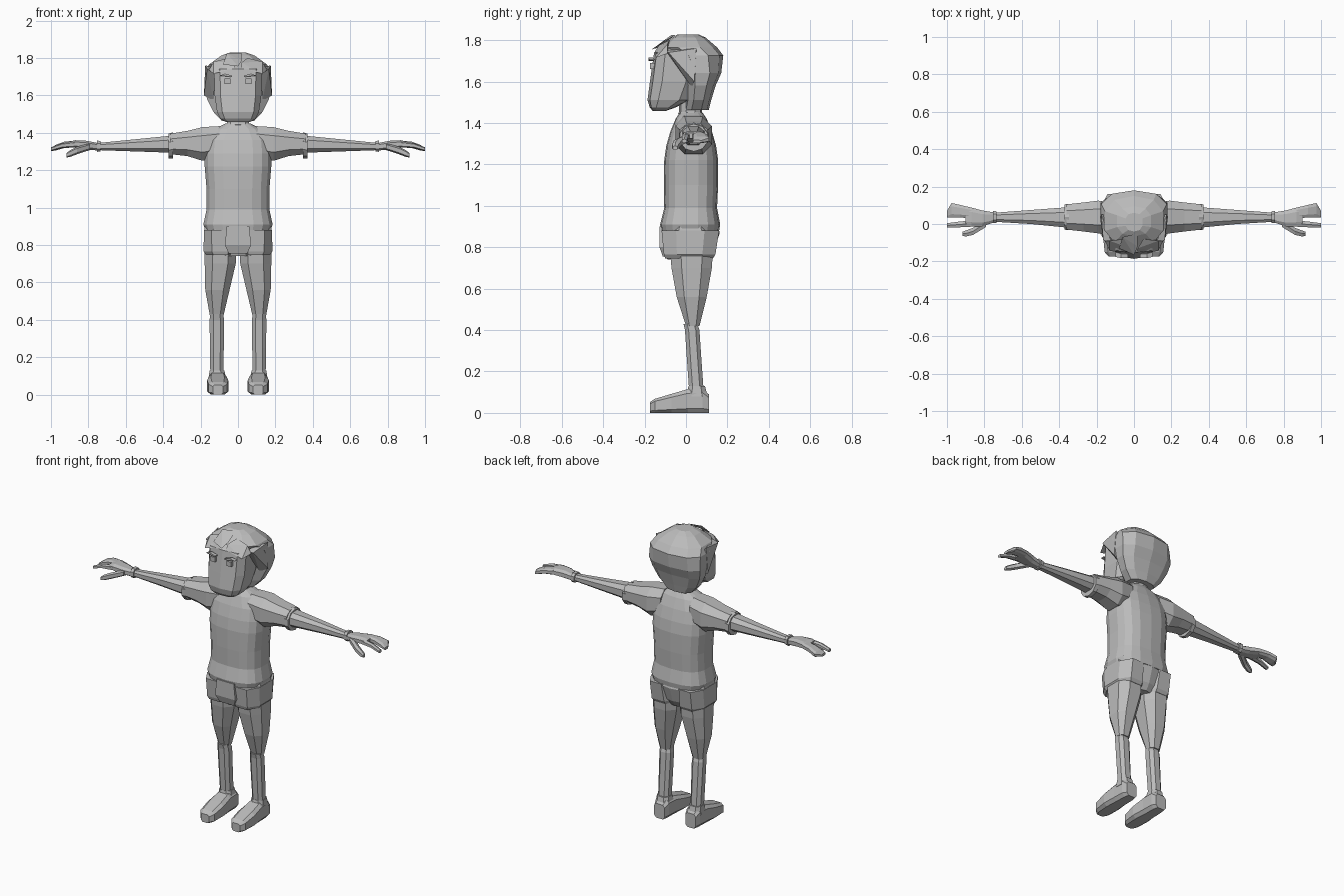
import bpy, bmesh, math

grey = bpy.data.materials.new("plain grey")
grey.diffuse_color = (0.5, 0.5, 0.5, 1)


def loft(name, axis, rings, n=8, p=0.8, mirror=False, smooth=0):
    """Skin closed rings along an axis; ring = (t, a0, a1, b0, b1) bounds on the other two axes."""
    bm = bmesh.new()
    ang = [(k + 0.5) * 2 * math.pi / n for k in range(n)]
    unit = [(math.copysign(abs(math.cos(a)) ** p, math.cos(a)),
             math.copysign(abs(math.sin(a)) ** p, math.sin(a))) for a in ang]
    mu, mv = max(u for u, v in unit), max(v for u, v in unit)
    loops = []
    for t, a0, a1, b0, b1 in rings:
        loop = []
        for u, v in unit:
            co = [(a0 + a1) / 2 + u / mu * (a1 - a0) / 2, (b0 + b1) / 2 + v / mv * (b1 - b0) / 2]
            co.insert("xyz".index(axis), t)
            loop.append(bm.verts.new(co))
        loops.append(loop)
    for l0, l1 in zip(loops, loops[1:]):
        for k in range(n):
            j = (k + 1) % n
            bm.faces.new((l0[k], l0[j], l1[j], l1[k]))
    bm.faces.new(loops[0])
    bm.faces.new(loops[-1])
    return finish(name, bm, mirror, smooth)


def finish(name, bm, mirror=False, smooth=0):
    bmesh.ops.recalc_face_normals(bm, faces=bm.faces[:])
    me = bpy.data.meshes.new(name)
    bm.to_mesh(me)
    bm.free()
    me.materials.append(grey)
    ob = bpy.data.objects.new(name, me)
    bpy.context.collection.objects.link(ob)
    if mirror:
        ob.modifiers.new("Mirror", "MIRROR")
    if smooth:
        bpy.context.view_layer.objects.active = ob
        ob.select_set(True)
        bpy.ops.object.shade_smooth_by_angle(angle=math.radians(smooth))
        ob.select_set(False)
    return ob


def lock(name, points, mirror=False):
    """Pointed hair wedge: base triangle, ridge point and tip."""
    bm = bmesh.new()
    for q in points:
        bm.verts.new(q)
    bmesh.ops.convex_hull(bm, input=bm.verts[:])
    return finish(name, bm, mirror)


def sym(z, hx, y0, y1):
    return (z, -hx, hx, y0, y1)


# Shirt with a flared hem, and the neck
loft("shirt", "z", [sym(0.88, 0.175, -0.12, 0.16), sym(0.91, 0.185, -0.125, 0.165),
                    sym(0.99, 0.168, -0.105, 0.15), sym(1.1, 0.168, -0.107, 0.155),
                    sym(1.22, 0.178, -0.105, 0.155), sym(1.29, 0.178, -0.095, 0.145),
                    sym(1.36, 0.17, -0.075, 0.125), sym(1.42, 0.125, -0.05, 0.1),
                    sym(1.45, 0.065, -0.03, 0.08)], n=18, p=0.75)
loft("neck", "z", [sym(1.42, 0.055, -0.03, 0.075), sym(1.445, 0.062, -0.038, 0.082),
                   sym(1.452, 0.058, -0.034, 0.078), sym(1.56, 0.055, -0.03, 0.075)], n=10)

# Sleeves, cuff rings and forearms
loft("sleeve", "x", [(0.1, -0.05, 0.11, 1.27, 1.435), (0.19, -0.05, 0.125, 1.25, 1.43),
                     (0.27, -0.04, 0.115, 1.275, 1.41), (0.36, -0.03, 0.105, 1.285, 1.395)],
     mirror=True)
loft("sleeve_cuff", "x", [(0.347, -0.033, 0.108, 1.262, 1.402), (0.372, -0.03, 0.105, 1.262, 1.395)],
     n=10, p=1, mirror=True)
loft("forearm", "x", [(0.35, -0.02, 0.09, 1.293, 1.385), (0.55, 0.0, 0.075, 1.3, 1.365),
                      (0.75, 0.012, 0.06, 1.307, 1.345)], mirror=True)
loft("wrist", "x", [(0.735, 0.005, 0.068, 1.3, 1.356), (0.755, 0.005, 0.07, 1.298, 1.358)],
     mirror=True)

# Hands: palm, joined fingers, index finger and thumb
loft("palm", "x", [(0.75, 0.008, 0.062, 1.305, 1.345), (0.81, -0.012, 0.072, 1.31, 1.357),
                   (0.87, -0.014, 0.088, 1.32, 1.36), (0.9, -0.01, 0.09, 1.325, 1.352)], p=0.7, mirror=True)
loft("fingers", "x", [(0.87, 0.03, 0.088, 1.322, 1.358), (0.93, 0.035, 0.102, 1.318, 1.352),
                      (0.975, 0.035, 0.112, 1.305, 1.335), (1.0, 0.035, 0.07, 1.302, 1.318)],
     p=0.7, mirror=True)
loft("index_finger", "x", [(0.86, -0.014, 0.02, 1.322, 1.355), (0.94, -0.018, 0.012, 1.318, 1.345),
                           (1.0, -0.02, 0.004, 1.302, 1.322)], n=6, mirror=True)
loft("thumb", "x", [(0.79, -0.015, 0.03, 1.308, 1.345), (0.86, -0.058, -0.02, 1.285, 1.325),
                    (0.9, -0.067, -0.035, 1.27, 1.305), (0.918, -0.063, -0.042, 1.268, 1.29)],
     n=6, mirror=True)

# Shorts: hips, flared leg openings and front panel
loft("hips", "z", [sym(0.74, 0.09, -0.09, 0.11), sym(0.78, 0.165, -0.1, 0.135),
                   sym(0.87, 0.182, -0.122, 0.163), sym(0.91, 0.175, -0.11, 0.15)], n=10)
loft("shorts_leg", "z", [(0.745, 0.015, 0.17, -0.1, 0.13), (0.765, 0.01, 0.184, -0.107, 0.142),
                         (0.88, 0.02, 0.182, -0.118, 0.16)], mirror=True)
loft("front_panel", "z", [sym(0.755, 0.05, -0.112, -0.08), sym(0.8, 0.07, -0.128, -0.09),
                          sym(0.9, 0.06, -0.128, -0.09)], n=4, p=1)

# Legs
loft("thigh", "z", [(0.42, 0.078, 0.15, 0.0, 0.065), (0.56, 0.045, 0.175, -0.045, 0.1),
                    (0.7, 0.012, 0.178, -0.07, 0.125), (0.79, 0.01, 0.178, -0.078, 0.13)], mirror=True)
loft("shin", "z", [(0.11, 0.078, 0.148, 0.015, 0.085), (0.25, 0.076, 0.15, 0.005, 0.075),
                   (0.4, 0.074, 0.152, -0.005, 0.065), (0.43, 0.08, 0.148, -0.012, 0.055)], mirror=True)

# Shoes: wedge body narrowing at toe and heel, with a collar
loft("shoe", "y", [(-0.175, 0.08, 0.135, 0.0, 0.052), (-0.15, 0.058, 0.157, 0.0, 0.068),
                   (-0.07, 0.052, 0.165, 0.0, 0.092), (0.01, 0.06, 0.158, 0.0, 0.115),
                   (0.08, 0.062, 0.155, 0.0, 0.118), (0.11, 0.072, 0.145, 0.0, 0.09)],
     p=0.5, mirror=True)
loft("shoe_collar", "z", [(0.08, 0.062, 0.158, 0.0, 0.104), (0.13, 0.073, 0.152, 0.012, 0.092)], mirror=True)

# Face: tapered block with a strong chin
loft("face", "z", [sym(1.457, 0.065, -0.16, -0.1), sym(1.475, 0.095, -0.175, -0.05),
                   sym(1.51, 0.112, -0.186, 0.02), sym(1.6, 0.125, -0.174, 0.06),
                   sym(1.74, 0.128, -0.154, 0.06), sym(1.77, 0.11, -0.11, 0.05)], n=10, p=0.6)

# Hair: back shell, side locks and swept fringe
loft("hair", "z", [sym(1.462, 0.085, -0.01, 0.11), sym(1.51, 0.13, 0.0, 0.122),
                   sym(1.58, 0.165, 0.0, 0.143), sym(1.64, 0.178, -0.01, 0.17),
                   sym(1.725, 0.175, -0.06, 0.18), sym(1.765, 0.155, -0.12, 0.15),
                   sym(1.812, 0.09, -0.065, 0.095), sym(1.828, 0.045, -0.04, 0.06)], n=10, p=0.8)
lock("side_lock", [(0.12, -0.1, 1.75), (0.165, -0.085, 1.74), (0.175, 0.05, 1.76), (0.13, 0.05, 1.72),
                   (0.182, 0.04, 1.6), (0.17, -0.02, 1.68), (0.13, 0.03, 1.57)], mirror=True)
lock("fringe_side", [(0.02, -0.15, 1.745), (0.02, -0.13, 1.775), (0.13, -0.145, 1.715),
                     (0.155, -0.09, 1.735), (0.13, -0.09, 1.78), (0.05, -0.08, 1.8)], mirror=True)
lock("fringe_tuft", [(-0.08, -0.13, 1.765), (0.0, -0.165, 1.755), (0.02, -0.12, 1.785),
                     (-0.06, -0.07, 1.825), (0.02, -0.05, 1.825)])

# Eyes and brows
loft("eye", "y", [(-0.173, 0.04, 0.072, 1.66, 1.69), (-0.15, 0.04, 0.072, 1.66, 1.69)],
     n=4, p=1, mirror=True)
lock("brow", [(0.032, y, z) for y in (-0.182, -0.16) for z in (1.698, 1.705)]
     + [(0.07, y, z) for y in (-0.182, -0.16) for z in (1.707, 1.716)]
     + [(0.1, y, 1.705) for y in (-0.176, -0.15)], mirror=True)
